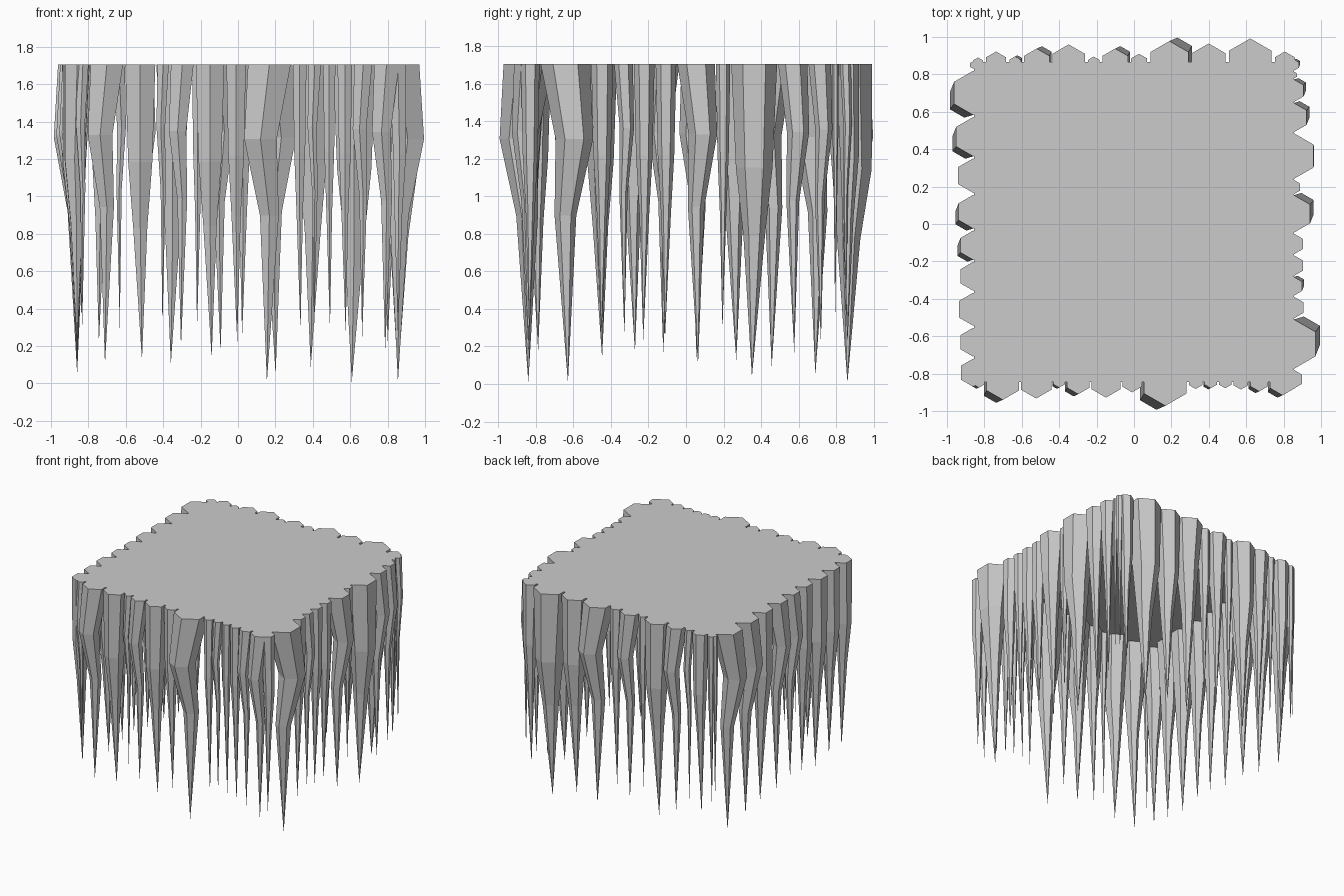
import bpy, bmesh, math
from mathutils import Vector

if "Cube" in bpy.data.objects:
    bpy.data.objects.remove(bpy.data.objects["Cube"])

TOP, EDGE = 1.705, 0.855
X, Y = Vector((1, 0)), Vector((0, 1))


def icicle(bm, centre, tangent, outward, r, bent):
    """Six-sided spike: top ring, shoulder ring, lower ring, point.
    Wider spikes hang lower; bent ones bulge outward and sideways."""
    tip = max(0, 0.4 - 2.98 * r)
    drops, scales = ((0.235, 0.475), (0.76, 0.44)) if bent else ((0.33, 0.55), (0.8, 0.47))
    lean = tangent * (0.1 * r if bent else -0.1 * r)
    bulge = (tangent * 0.36 + outward * 0.4) * r if bent else outward * (0.18 * r)
    rings = [(TOP, r, centre)]
    for drop, scale, shift in zip(drops, scales, (bulge, outward * (0.05 * r))):
        rings.append((TOP - drop * (TOP - tip), r * scale, centre + shift))
    loops = [[bm.verts.new((c.x + k * math.sin(i * math.pi / 3),
                            c.y + k * math.cos(i * math.pi / 3), z)) for i in range(6)]
             for z, k, c in rings]
    point = bm.verts.new((*(centre + lean), tip))
    bm.faces.new(loops[0])
    for i in range(6):
        j = (i + 1) % 6
        for a, b in zip(loops, loops[1:]):
            bm.faces.new((a[i], a[j], b[j], b[i]))
        bm.faces.new((loops[-1][i], loops[-1][j], point))


def make_object(name, bm):
    bmesh.ops.recalc_face_normals(bm, faces=bm.faces)
    me = bpy.data.meshes.new(name)
    bm.to_mesh(me)
    bm.free()
    bpy.context.collection.objects.link(bpy.data.objects.new(name, me))


def icicle_row(name, outward, bend, along, span, offset, radii):
    """Spikes packed side by side along an edge; radii in mm, negative = bent."""
    # hexagons have a corner facing y, so they are narrower along x
    width = math.sqrt(3) if along.x else 2
    sizes = [abs(r) / 1000 for r in radii]
    gap = (span - width * sum(sizes)) / (len(sizes) - 1)
    pos = -span / 2 if along.x else span / 2
    step = 1 if along.x else -1
    bm = bmesh.new()
    for r, signed in zip(sizes, radii):
        centre = outward * offset + along * (pos + step * width * r / 2)
        icicle(bm, centre, bend, outward, r, signed < 0)
        pos += step * (width * r + gap)
    make_object(name, bm)


icicle_row("front_icicles", -Y, -X, X, 1.72, 0.84,
           [-35, -100, 93, -35, -70, 88, 60, -132, 42, -38, 38, 45, -55, -76])
icicle_row("back_icicles", Y, X, X, 1.72, 0.86,
           [30, 62, -36, -78, 100, 35, -78, 50, -118, 105, 132, 62])
icicle_row("right_icicles", X, Y, Y, 1.76, EDGE,
           [-30, 18, -60, -78, 122, 38, -100, 55, 55, -50, 58, -132, 50])
icicle_row("left_icicles", -X, -Y, Y, 1.74, 0.86,
           [20, -118, -105, 92, -90, -78, 77, 88, 77, 75])

# flat sheet the spikes hang from
bm = bmesh.new()
bmesh.ops.create_grid(bm, x_segments=1, y_segments=1, size=EDGE)
bmesh.ops.translate(bm, verts=bm.verts, vec=(0, 0.01, TOP))
make_object("top_sheet", bm)
